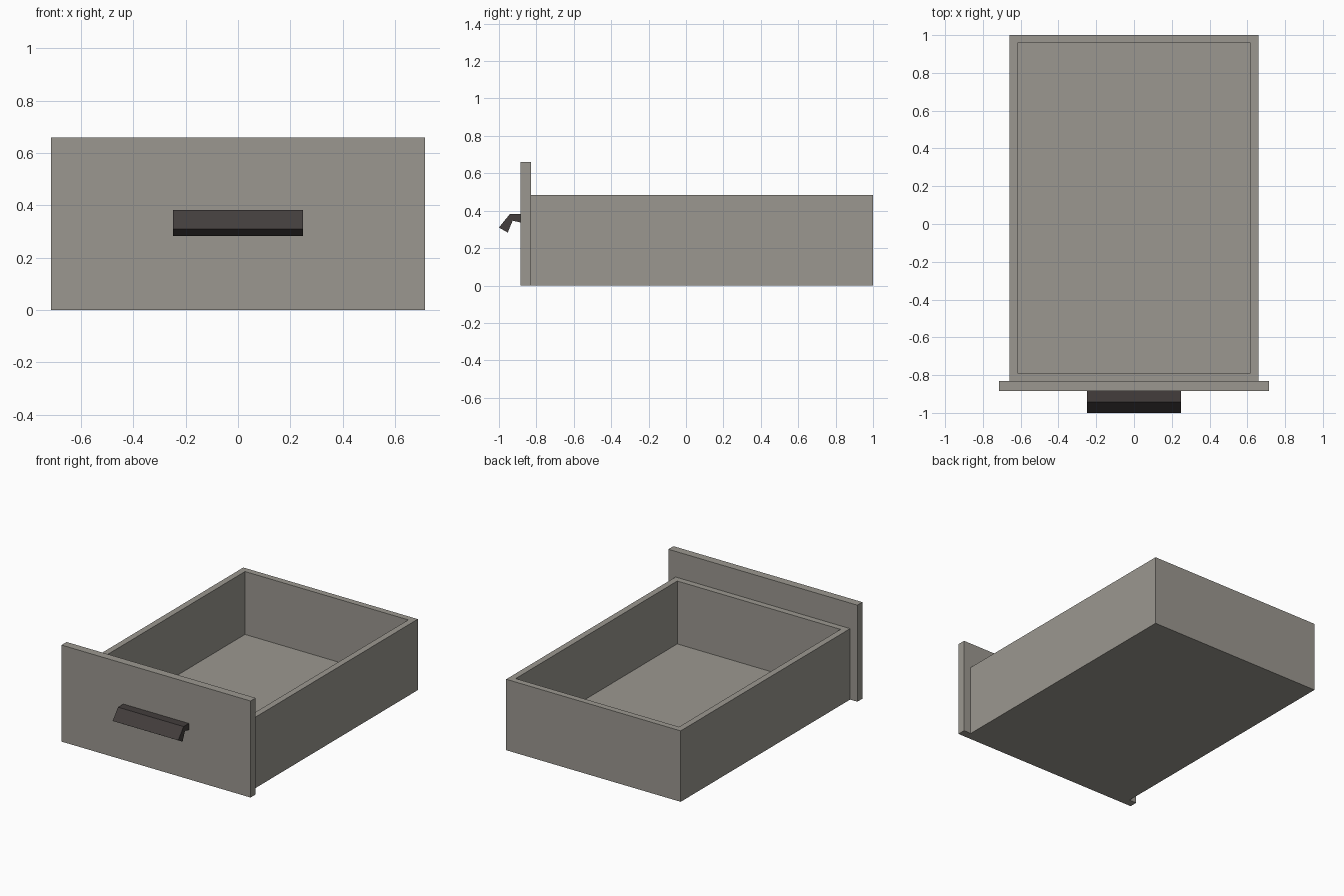
import bpy, bmesh
from mathutils import Vector

if "Cube" in bpy.data.objects:
    bpy.data.objects.remove(bpy.data.objects["Cube"])


def material(name, rgb):
    m = bpy.data.materials.new(name)
    m.diffuse_color = (*rgb, 1.0)
    m.use_nodes = True
    m.node_tree.nodes["Principled BSDF"].inputs["Base Color"].default_value = m.diffuse_color
    return m


grey = material("warm grey wood", (0.33, 0.313, 0.28))
dark = material("dark metal", (0.056, 0.048, 0.046))


def finish(bm, name, mat):
    bmesh.ops.recalc_face_normals(bm, faces=bm.faces[:])
    mesh = bpy.data.meshes.new(name)
    bm.to_mesh(mesh)
    bm.free()
    mesh.materials.append(mat)
    obj = bpy.data.objects.new(name, mesh)
    bpy.context.collection.objects.link(obj)
    return obj


def box(lo, hi):
    lo, hi = Vector(lo), Vector(hi)
    bm = bmesh.new()
    bmesh.ops.create_cube(bm, size=1)
    bmesh.ops.scale(bm, vec=hi - lo, verts=bm.verts)
    bmesh.ops.translate(bm, vec=(lo + hi) / 2, verts=bm.verts)
    return bm


# Open tray: inset the top face and sink it to make walls and floor
bm = box((-0.66, -0.83, 0), (0.66, 1.0, 0.485))
top = max(bm.faces, key=lambda f: f.calc_center_median().z)
bmesh.ops.inset_individual(bm, faces=[top], thickness=0.06)
sunk = bmesh.ops.extrude_discrete_faces(bm, faces=[top])["faces"][0]
bmesh.ops.translate(bm, vec=(0, 0, -0.43), verts=sunk.verts)
finish(bm, "drawer_tray", grey)

# Front panel, wider and taller than the tray
finish(box((-0.715, -0.885, 0), (0.715, -0.83, 0.66)), "front_panel", grey)

# Handle: bent lip profile (y, z) extruded across x
profile = [(-0.885, 0.382), (-0.942, 0.382), (-1.0, 0.31),
           (-0.953, 0.283), (-0.927, 0.347), (-0.885, 0.337)]
bm = bmesh.new()
face = bm.faces.new([bm.verts.new((-0.248, y, z)) for y, z in profile])
ext = bmesh.ops.extrude_face_region(bm, geom=[face])["geom"]
bmesh.ops.translate(bm, vec=(0.496, 0, 0),
                    verts=[v for v in ext if isinstance(v, bmesh.types.BMVert)])
finish(bm, "handle", dark)
